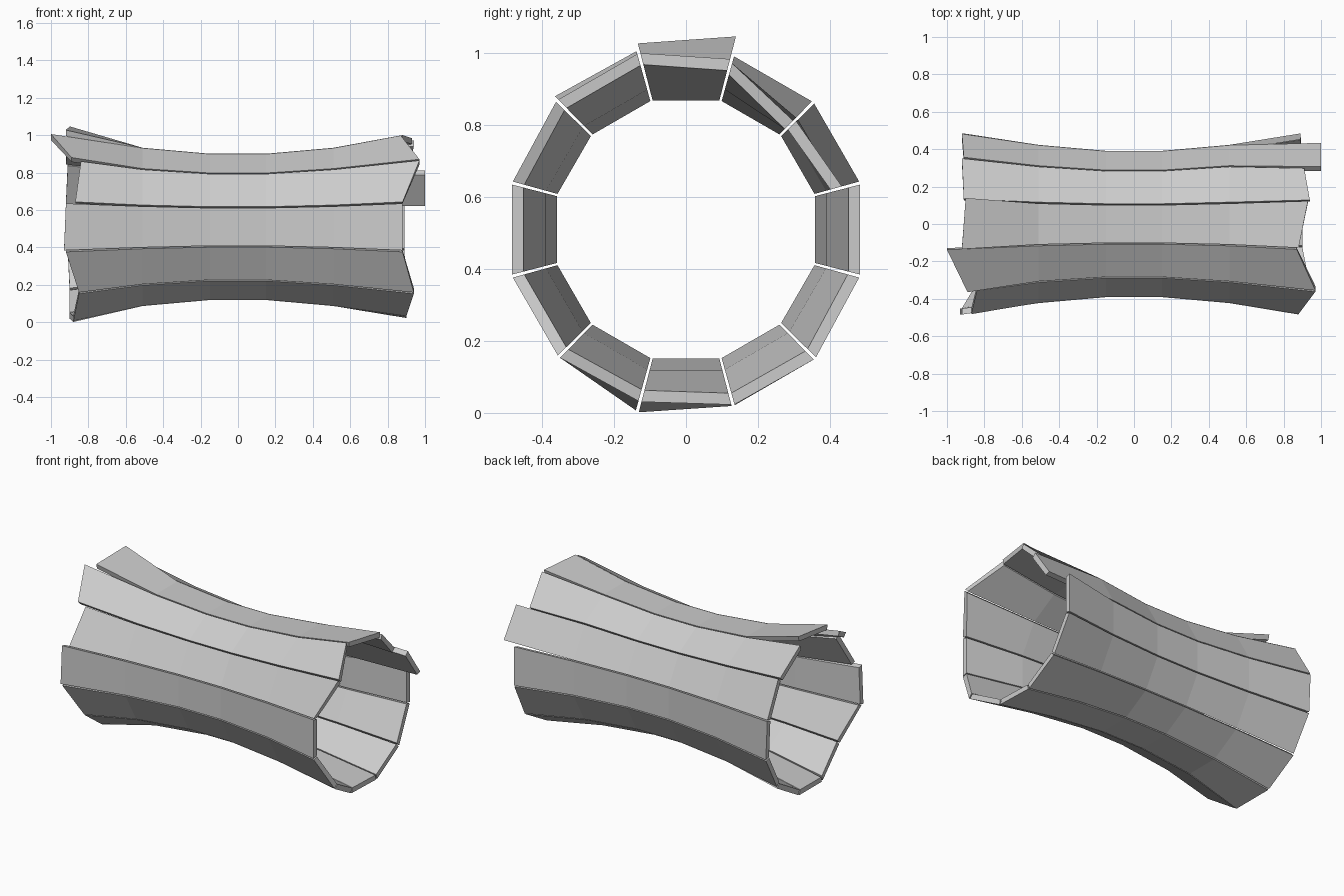
import bpy, bmesh
from math import cos, sin, radians

if "Cube" in bpy.data.objects:
    bpy.data.objects.remove(bpy.data.objects["Cube"])

CZ = 0.51        # height of the barrel axis
THICK = 0.033    # plank thickness
GAP = 0.5        # half gap between planks, degrees
# inner rings of the waisted profile: (x, corner radius)
WAIST = [(-0.51, 0.437), (-0.15, 0.404), (0.15, 0.404), (0.51, 0.437)]
R = 0.5          # normal corner radius at the flared ends

# plank angle around the x axis: edge A and edge B, each as
# (left x, left radius, right x, right radius)
PLANKS = {
    0:   ((-0.91, R, 0.89, R), (-0.92, R, 0.89, R)),
    30:  ((-0.92, R, 1.00, 0.45), (-0.91, R, 1.00, 0.43)),
    60:  ((-0.92, R, 0.91, 0.425), (-0.91, R, 0.94, 0.48)),
    90:  ((-0.90, 0.555, 0.93, 0.49), (-0.92, 0.535, 0.88, 0.507)),
    120: ((-1.00, 0.515, 0.87, 0.507), (-0.89, 0.52, 0.97, 0.507)),
    150: ((-0.84, R, 0.97, 0.507), (-0.87, R, 0.88, R)),
    180: ((-0.92, R, 0.88, R), (-0.93, R, 0.88, R)),
    210: ((-0.92, R, 0.88, R), (-0.85, R, 0.94, R)),
    240: ((-0.85, R, 0.94, R), (-0.88, 0.522, 0.90, 0.495)),
    270: ((-0.88, 0.525, 0.90, 0.495), (-0.90, 0.507, 0.90, 0.503)),
    300: ((-0.90, 0.507, 0.90, 0.505), (-0.90, 0.507, 0.90, 0.507)),
    330: ((-0.90, R, 0.90, 0.507), (-0.91, R, 0.89, R)),
}


def point(bm, x, r, angle):
    a = radians(angle)
    return bm.verts.new((x, r * cos(a), CZ + r * sin(a)))


def plank(angle, a, b):
    bm = bmesh.new()
    rows_a = [a[:2]] + WAIST + [a[2:]]
    rows_b = [b[:2]] + WAIST + [b[2:]]
    lo, hi = angle - 15 + GAP, angle + 15 - GAP
    rings = []
    for (xa, ra), (xb, rb) in zip(rows_a, rows_b):
        rings.append([point(bm, xa, ra, lo), point(bm, xb, rb, hi),
                      point(bm, xb, rb - THICK, hi), point(bm, xa, ra - THICK, lo)])
    for p, q in zip(rings, rings[1:]):
        for i in range(4):
            j = (i + 1) % 4
            bm.faces.new((p[i], p[j], q[j], q[i]))
    bm.faces.new(rings[0])
    bm.faces.new(rings[-1][::-1])
    bmesh.ops.recalc_face_normals(bm, faces=bm.faces)
    mesh = bpy.data.meshes.new("plank_%03d" % angle)
    bm.to_mesh(mesh)
    bm.free()
    bpy.context.collection.objects.link(bpy.data.objects.new(mesh.name, mesh))


# ring of twelve warped planks forming the hollow barrel
for angle, (a, b) in PLANKS.items():
    plank(angle, a, b)
